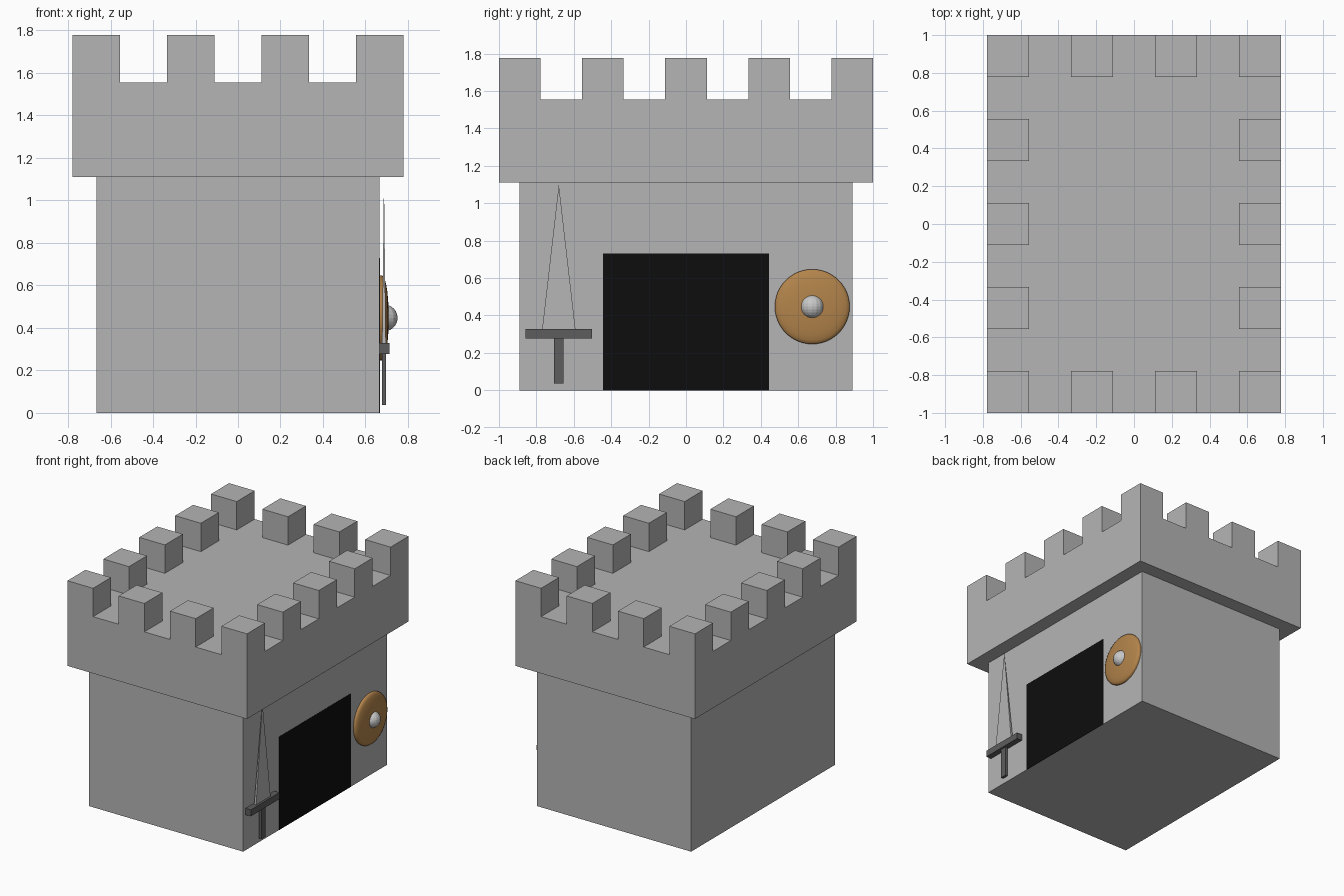
import bpy, bmesh, math
from mathutils import Matrix, Vector

if "Cube" in bpy.data.objects:
    bpy.data.objects.remove(bpy.data.objects["Cube"])

U = 1 / 9  # the tower is laid out on a ninth-unit grid


def material(name, rgb):
    m = bpy.data.materials.new(name)
    m.diffuse_color = (*rgb, 1)
    m.use_nodes = True
    m.node_tree.nodes["Principled BSDF"].inputs["Base Color"].default_value = m.diffuse_color
    return m


stone = material("grey stone", (0.46, 0.46, 0.46))
black = material("doorway black", (0.004, 0.004, 0.004))
wood = material("shield brown", (0.45, 0.23, 0.07))
steel = material("light steel", (0.58, 0.58, 0.58))
iron = material("dark iron", (0.11, 0.11, 0.11))


def finish(name, bm, mat):
    bmesh.ops.recalc_face_normals(bm, faces=bm.faces)
    me = bpy.data.meshes.new(name)
    bm.to_mesh(me)
    bm.free()
    me.materials.append(mat)
    ob = bpy.data.objects.new(name, me)
    bpy.context.collection.objects.link(ob)
    return ob


def smooth(ob, angle):
    bpy.ops.object.select_all(action='DESELECT')
    ob.select_set(True)
    bpy.context.view_layer.objects.active = ob
    bpy.ops.object.shade_smooth_by_angle(angle=math.radians(angle))


def box(name, lo, hi, mat):
    lo, hi = Vector(lo), Vector(hi)
    bm = bmesh.new()
    bmesh.ops.create_cube(bm, size=1, matrix=Matrix.Translation((lo + hi) / 2)
                          @ Matrix.Diagonal((*(hi - lo), 1)))
    return finish(name, bm, mat)


# Tower body
box("tower_body", (-6 * U, -8 * U, 0), (6 * U, 8 * U, 10 * U), stone)

# Overhanging parapet: grid of 2U cells, every second border cell raised
xs = [-7, -5, -3, -1, 1, 3, 5, 7]
ys = [-9, -7, -5, -3, -1, 1, 3, 5, 7, 9]
bm = bmesh.new()
verts = [[bm.verts.new((x * U, y * U, 14 * U)) for y in ys] for x in xs]
merlons = []
for i in range(7):
    for j in range(9):
        f = bm.faces.new((verts[i][j], verts[i + 1][j],
                          verts[i + 1][j + 1], verts[i][j + 1]))
        if (i in (0, 6) or j in (0, 8)) and i % 2 == 0 and j % 2 == 0:
            merlons.append(f)
rim = [e for e in bm.edges if e.is_boundary]
skirt = bmesh.ops.extrude_edge_only(bm, edges=rim)["geom"]
low = [g for g in skirt if isinstance(g, bmesh.types.BMVert)]
bmesh.ops.translate(bm, vec=(0, 0, -4 * U), verts=low)
bmesh.ops.contextual_create(
    bm, geom=[g for g in skirt if isinstance(g, bmesh.types.BMEdge)])
bmesh.ops.recalc_face_normals(bm, faces=bm.faces)
for f in merlons:
    up = bmesh.ops.extrude_discrete_faces(bm, faces=[f])["faces"][0]
    bmesh.ops.translate(bm, vec=(0, 0, 2 * U), verts=up.verts)
bmesh.ops.dissolve_limit(bm, angle_limit=0.01, verts=bm.verts, edges=bm.edges)
finish("battlement", bm, stone)

# Doorway plate on the right wall
WALL = 6 * U
box("doorway", (WALL - 0.002, -4 * U, 0), (WALL + 0.002, 4 * U, 0.73), black)

# Round shield: lathed rim and shallow dome around the x axis
SY, SZ = 0.675, 0.447
profile = [(0, 0), (0.2, 0), (0.2, 0.014)]
profile += [(0.2 * math.cos(t), 0.014 + 0.032 * math.sin(t))
            for t in (math.pi / 2 * k / 7 for k in range(1, 7))]
profile += [(0, 0.046)]
bm = bmesh.new()
pv = [bm.verts.new((WALL - 0.003 + d, SY + r, SZ)) for r, d in profile]
pe = [bm.edges.new(p) for p in zip(pv, pv[1:])]
bmesh.ops.spin(bm, geom=pv + pe, cent=(0, SY, SZ), axis=(1, 0, 0),
               angle=2 * math.pi, steps=48, use_merge=True)
bmesh.ops.remove_doubles(bm, verts=bm.verts, dist=1e-5)
smooth(finish("shield", bm, wood), 40)

# Shield boss
bm = bmesh.new()
bmesh.ops.create_uvsphere(bm, u_segments=16, v_segments=12, radius=0.063,
                          matrix=Matrix.Translation((0.688, SY, SZ)))
finish("shield_boss", bm, steel)

# Sword hung point up: tapered blade, guard and grip
BY, BX = -0.68, 0.687
bm = bmesh.new()
base = [bm.verts.new((BX + sx * 0.009, BY + sy * 0.092, 0.3))
        for sx, sy in ((-1, -1), (1, -1), (1, 1), (-1, 1))]
tip = bm.verts.new((BX, BY, 1.1))
bm.faces.new(base)
for k in range(4):
    bm.faces.new((base[k], base[(k + 1) % 4], tip))
finish("sword_blade", bm, stone)
box("sword_guard", (0.662, BY - 0.178, 0.277), (0.712, BY + 0.178, 0.328), iron)
box("sword_grip", (0.677, BY - 0.026, 0.036), (0.697, BY + 0.026, 0.28), iron)
